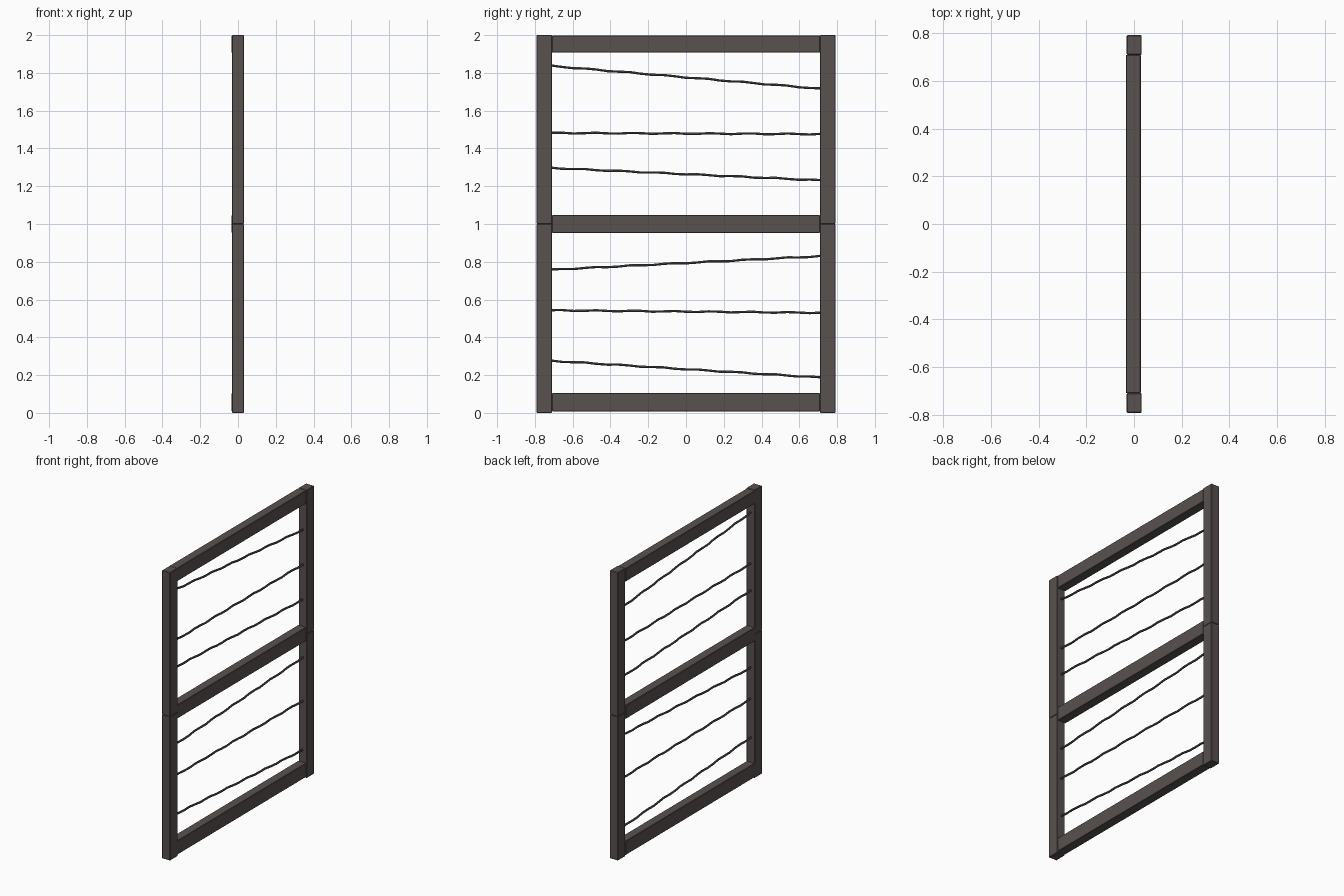
import bpy, bmesh, math, random
from mathutils import Vector

if "Cube" in bpy.data.objects:
    bpy.data.objects.remove(bpy.data.objects["Cube"])

random.seed(4)

def material(name, rgb):
    m = bpy.data.materials.new(name)
    m.diffuse_color = (*rgb, 1)
    m.use_nodes = True
    m.node_tree.nodes["Principled BSDF"].inputs["Base Color"].default_value = m.diffuse_color
    return m

WOOD = material("dark weathered wood", (0.098, 0.083, 0.079))
WIRE = material("dark wire", (0.092, 0.086, 0.084))

def finish(bm, name, mat):
    bmesh.ops.recalc_face_normals(bm, faces=bm.faces)
    me = bpy.data.meshes.new(name)
    bm.to_mesh(me)
    bm.free()
    me.materials.append(mat)
    ob = bpy.data.objects.new(name, me)
    bpy.context.collection.objects.link(ob)
    return ob

def beam(name, lo, hi):
    """Box between two corners with slightly worn edges."""
    bm = bmesh.new()
    bmesh.ops.create_cube(bm, size=1)
    for v in bm.verts:
        v.co = Vector([(lo[i] + hi[i]) / 2 + v.co[i] * (hi[i] - lo[i]) for i in range(3)])
    bmesh.ops.bevel(bm, geom=bm.edges[:], offset=0.003, segments=1, affect='EDGES')
    return finish(bm, name, WOOD)

def wire(name, z0, z1, steps=24, sides=6, r=0.007):
    """Slightly kinked wire stretched between the posts."""
    bm = bmesh.new()
    phase = random.uniform(0, 6.28)
    rings = []
    for i in range(steps + 1):
        t = i / steps
        a = phase + t * 2 * math.pi * 7
        cx = 0.003 * math.cos(a)
        cz = z0 + (z1 - z0) * t + 0.0025 * math.sin(a)
        y = -0.715 + 1.43 * t
        rings.append([bm.verts.new((cx + r * math.cos(k * 2 * math.pi / sides), y,
                                    cz + r * math.sin(k * 2 * math.pi / sides)))
                      for k in range(sides)])
    for a, b in zip(rings, rings[1:]):
        for k in range(sides):
            n = (k + 1) % sides
            bm.faces.new((a[k], a[n], b[n], b[k]))
    bm.faces.new(rings[0])
    bm.faces.new(rings[-1])
    return finish(bm, name, WIRE)

# side posts, each in two stacked lengths
for side, y in (("left", -0.75), ("right", 0.75)):
    for level, z in (("lower", 0.0), ("upper", 1.0)):
        beam(f"{level}_{side}_post", (-0.031, y - 0.041, z), (0.032, y + 0.041, z + 1.0))

# horizontal rails
for name, z0, z1 in (("bottom_rail", 0.008, 0.105),
                     ("middle_rail", 0.953, 1.048),
                     ("top_rail", 1.907, 1.998)):
    beam(name, (-0.034, -0.709, z0), (0.029, 0.709, z1))

# slanting wires, left height to right height
for i, (z0, z1) in enumerate(((1.837, 1.716), (1.482, 1.476), (1.297, 1.231),
                              (0.758, 0.830), (0.543, 0.530), (0.276, 0.187))):
    wire(f"wire_{i + 1}", z0, z1)
